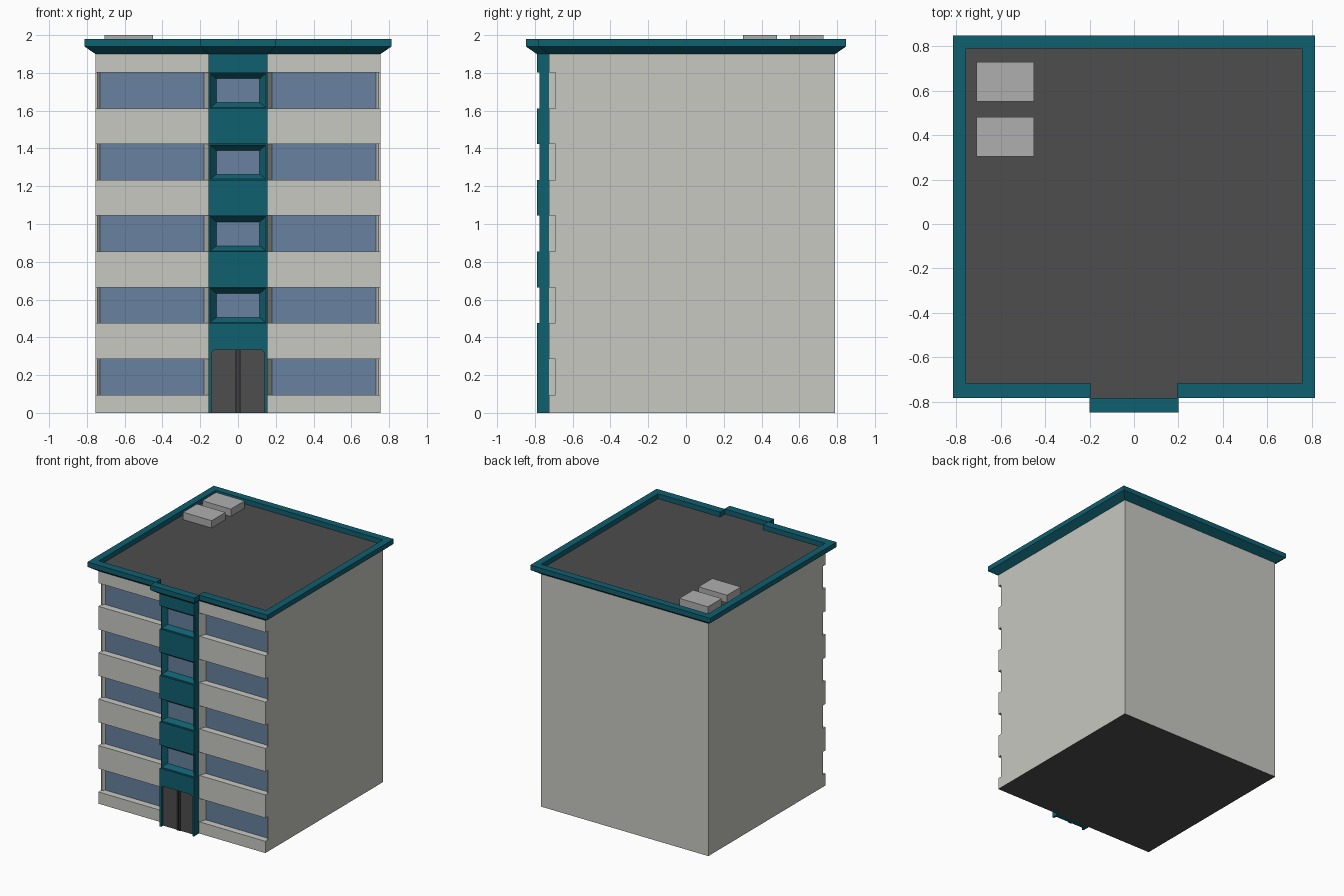
import bpy, bmesh

if "Cube" in bpy.data.objects:
    bpy.data.objects.remove(bpy.data.objects["Cube"])


def material(name, rgb):
    m = bpy.data.materials.new(name)
    m.diffuse_color = (*rgb, 1)
    m.use_nodes = True
    m.node_tree.nodes["Principled BSDF"].inputs["Base Color"].default_value = m.diffuse_color
    return m


WALL = material("wall", (0.58, 0.58, 0.54))
GLASS = material("glass", (0.14, 0.22, 0.35))
TEAL = material("teal", (0.005, 0.115, 0.16))
DARK = material("dark", (0.075, 0.075, 0.075))
BLACK = material("black", (0.03, 0.03, 0.03))
UNIT = material("unit", (0.43, 0.43, 0.43))


def loft(bm, rings):
    """Skin a stack of equal-length rings and cap both ends."""
    loops = [[bm.verts.new(p) for p in r] for r in rings]
    n = len(rings[0])
    for a, b in zip(loops, loops[1:]):
        for i in range(n):
            j = (i + 1) % n
            bm.faces.new((a[i], a[j], b[j], b[i]))
    bm.faces.new(loops[0][::-1])
    bm.faces.new(loops[-1])


def plan(points, z):
    return [(x, y, z) for x, y in points]


def front_rect(x, y, z0, z1):
    return [(-x, y, z0), (x, y, z0), (x, y, z1), (-x, y, z1)]


def make(name, solids, *mats):
    bm = bmesh.new()
    for rings in solids:
        loft(bm, rings)
    bmesh.ops.recalc_face_normals(bm, faces=bm.faces)
    me = bpy.data.meshes.new(name)
    bm.to_mesh(me)
    bm.free()
    for m in mats:
        me.materials.append(m)
    ob = bpy.data.objects.new(name, me)
    bpy.context.collection.objects.link(ob)
    return ob


def box(x0, x1, y0, y1, z0, z1):
    p = [(x0, y0), (x1, y0), (x1, y1), (x0, y1)]
    return [plan(p, z0), plan(p, z1)]


def carve(ob, solids, mats, pick):
    """Cut the solids out of ob, then colour its faces with pick(face)."""
    cutter = make("cutter", solids)
    cutter.hide_render = True
    mod = ob.modifiers.new("cut", "BOOLEAN")
    mod.operation, mod.solver, mod.object = "DIFFERENCE", "EXACT", cutter
    dg = bpy.context.evaluated_depsgraph_get()
    me = bpy.data.meshes.new_from_object(ob.evaluated_get(dg))
    ob.modifiers.clear()
    ob.data = me
    bpy.data.objects.remove(cutter)
    me.materials.clear()
    for m in mats:
        me.materials.append(m)
    for f in me.polygons:
        f.material_index = pick(f)


def faces_front_at(f, y):
    return f.normal.y < -0.9 and abs(f.center.y - y) < 0.003


PITCH, SILL, HIGH = 0.379, 0.096, 0.19
floors = [SILL + PITCH * k for k in range(5)]

# Main block with window bands open at the outer corners
band = [(0.15, -0.74), (0.157, -0.725), (0.18, -0.67), (0.73, -0.67),
        (0.745, -0.69), (0.80, -0.69), (0.80, -0.74)]
bands = []
for z in floors:
    for s in (-1, 1):
        p = [(s * x, y) for x, y in band]
        bands.append([plan(p, z), plan(p, z + HIGH)])
body = make("main_block", [box(-0.755, 0.755, -0.725, 0.79, 0, 1.9)])
carve(body, bands, (WALL, GLASS, DARK),
      lambda f: 1 if faces_front_at(f, -0.67) else 2 if f.normal.z < -0.9 and f.center.z < 0.01 else 0)

# Entrance column with splayed windows and a doorway
cuts = []
for z in floors[1:]:
    t = z + HIGH
    cuts.append([front_rect(0.2, -0.85, z, t),
                 front_rect(0.2, -0.775, z, t),
                 front_rect(0.148, -0.775, z + 0.004, t - 0.004),
                 front_rect(0.115, -0.74, z + 0.03, t - 0.033)])
door = [(-0.14, -0.05), (0.14, -0.05), (0.14, 0.32), (0.125, 0.335), (-0.125, 0.335), (-0.14, 0.32)]
cuts.append([[(x, y, z) for x, z in door] for y in (-0.85, -0.765)])
column = make("entrance_column", [box(-0.155, 0.155, -0.79, -0.724, 0, 1.9)])
carve(column, cuts, (TEAL, GLASS, DARK),
      lambda f: 1 if faces_front_at(f, -0.74) else 2 if faces_front_at(f, -0.765) else 0)

# Meeting stiles of the double door
make("door_stiles", [box(s * 0.009 - 0.007, s * 0.009 + 0.007, -0.772, -0.764, 0, 0.334)
                     for s in (-1, 1)], BLACK)


# Roof parapet: flared soffit, upright fascia, sunken deck
def outline(x, back, front, bx, bump):
    return [(x, back), (-x, back), (-x, front), (-bx, front),
            (-bx, bump), (bx, bump), (bx, front), (x, front)]


outer = outline(0.813, 0.848, -0.782, 0.2, -0.848)
inner = outline(0.755, 0.79, -0.717, 0.193, -0.782)
roof = make("roof_parapet", [[plan(outline(0.755, 0.79, -0.725, 0.155, -0.79), 1.9),
                              plan(outer, 1.94), plan(outer, 1.98),
                              plan(inner, 1.98), plan(inner, 1.94)]], TEAL, DARK)
roof.data.polygons[len(roof.data.polygons) - 1].material_index = 1

# Rooftop service boxes
for i, y in enumerate((0.303, 0.55)):
    make(f"roof_unit_{i + 1}", [box(-0.708, -0.45, y, y + 0.178, 1.935, 2.0)], UNIT)
